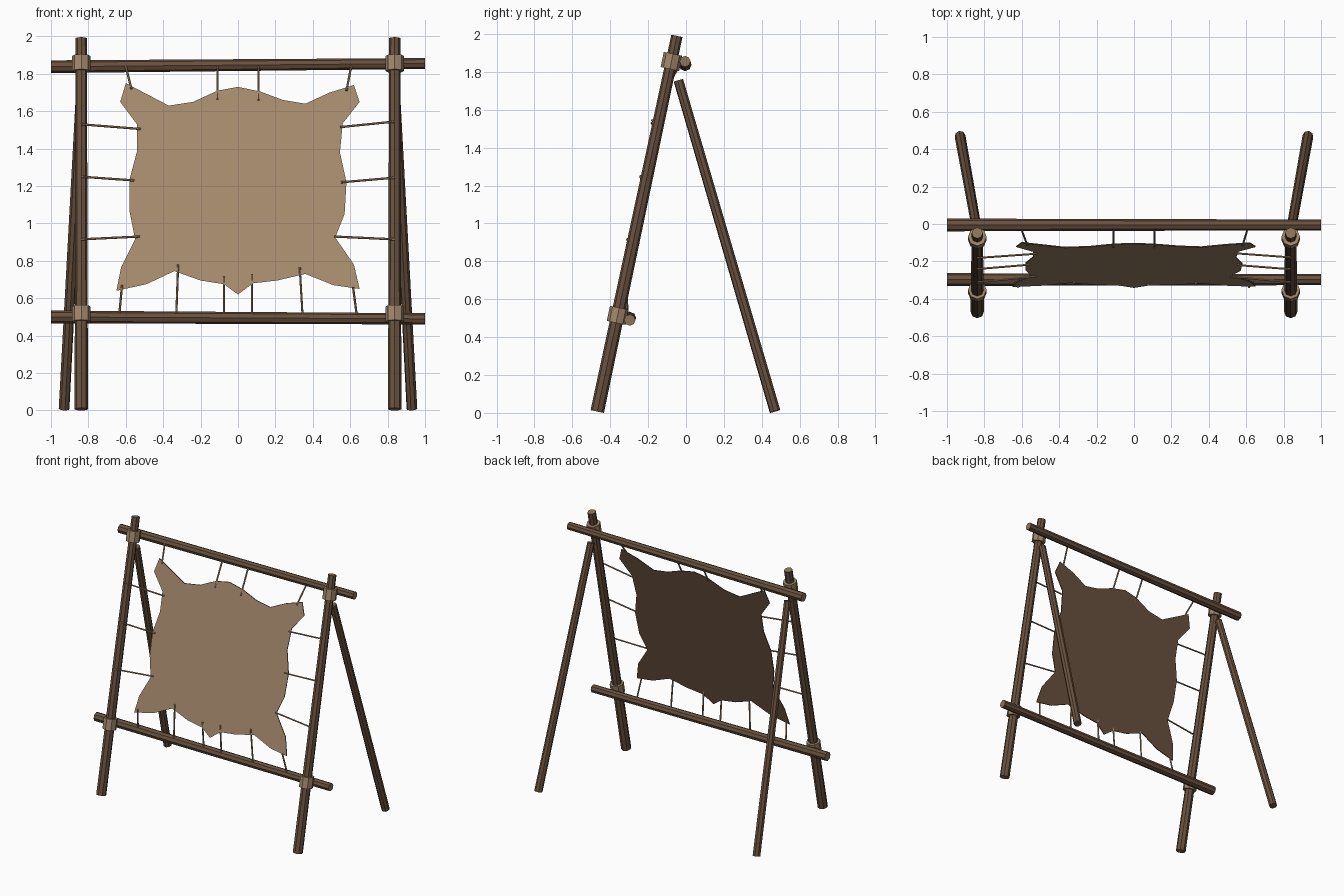
import bpy
import bmesh
from mathutils import Vector

cube = bpy.data.objects.get("Cube")
if cube:
    bpy.data.objects.remove(cube, do_unlink=True)


def material(name, rgb):
    m = bpy.data.materials.new(name)
    m.use_nodes = True
    color = (*rgb, 1)
    m.diffuse_color = color
    bsdf = m.node_tree.nodes["Principled BSDF"]
    bsdf.inputs["Base Color"].default_value = color
    bsdf.inputs["Roughness"].default_value = 0.9
    return m


wood = material("brown wood", (0.14, 0.083, 0.048))
cut_wood = material("cut wood", (0.26, 0.175, 0.105))
hide_tan = material("tan hide", (0.39, 0.265, 0.155))
rope_tan = material("rope", (0.35, 0.24, 0.145))


def make_object(name, bm, mats):
    mesh = bpy.data.meshes.new(name)
    bm.to_mesh(mesh)
    bm.free()
    for m in mats:
        mesh.materials.append(m)
    obj = bpy.data.objects.new(name, mesh)
    bpy.context.collection.objects.link(obj)
    return obj


def rod(name, a, b, r1, r2, sides, mats):
    """Tapered rod from a to b; its end caps take the last material."""
    a, b = Vector(a), Vector(b)
    bm = bmesh.new()
    bmesh.ops.create_cone(bm, cap_ends=True, segments=sides, radius1=r1,
                          radius2=r2, depth=(b - a).length)
    for f in bm.faces:
        if abs(f.normal.z) > 0.9:
            f.material_index = len(mats) - 1
    turn = (b - a).to_track_quat('Z', 'Y').to_matrix().to_4x4()
    bm.transform(turn)
    bmesh.ops.translate(bm, verts=bm.verts, vec=(a + b) / 2)
    return make_object(name, bm, mats)


def lean(z):
    """Depth of the leaning frame plane at height z."""
    return -0.47 + 0.212 * z


def on_frame(x, z, forward=0.0):
    return Vector((x, lean(z) - forward, z))


# Leaning posts, rear legs and lashings
for side, s in (("right", -1), ("left", 1)):
    x = 0.838 * s
    rod(side + "_post", on_frame(x, 0.007), on_frame(x, 1.99),
        0.036, 0.03, 8, [wood, cut_wood])
    rod(side + "_rear_leg", (0.93 * s, 0.47, 0.008), (x, -0.04, 1.755),
        0.029, 0.026, 8, [wood])
    for level, z in (("upper", 1.855), ("lower", 0.515)):
        rod(f"{side}_{level}_lashing", on_frame(x, z - 0.04),
            on_frame(x, z + 0.04), 0.05, 0.05, 8, [rope_tan])

# Crossbars
rod("top_bar", (-1, -0.005, 1.838), (1, -0.005, 1.855),
    0.034, 0.029, 8, [wood, cut_wood])
rod("bottom_bar", (-1, -0.297, 0.5), (1, -0.297, 0.49),
    0.034, 0.03, 8, [wood, cut_wood])

# Stretched hide: tan front, brown back
outline = [
    (-.60, 1.75), (-.37, 1.63), (-.24, 1.65), (-.11, 1.71), (0, 1.73),
    (.12, 1.705), (.24, 1.66), (.36, 1.64), (.49, 1.70), (.62, 1.74),
    (.65, 1.65), (.56, 1.535), (.545, 1.38), (.58, 1.22), (.57, 1.05),
    (.52, .925), (.62, .78), (.65, .65), (.51, .67), (.36, .73),
    (.21, .695), (.08, .68), (0, .62), (-.075, .675), (-.20, .695),
    (-.34, .745), (-.49, .675), (-.65, .64), (-.625, .765), (-.55, .915),
    (-.58, 1.065), (-.58, 1.235), (-.54, 1.385), (-.54, 1.53), (-.63, 1.65)]
bm = bmesh.new()
front = bm.faces.new([bm.verts.new(on_frame(x, z, 0.003)) for x, z in outline])
extruded = bmesh.ops.extrude_face_region(bm, geom=[front], use_keep_orig=True)
back_verts = [v for v in extruded["geom"] if isinstance(v, bmesh.types.BMVert)]
bmesh.ops.translate(bm, verts=back_verts, vec=(0, 0.006, 0))
bmesh.ops.recalc_face_normals(bm, faces=bm.faces)
for f in bm.faces:
    f.material_index = 0 if f.normal.y < -0.9 else 1
bmesh.ops.triangulate(bm, faces=[f for f in bm.faces if len(f.verts) > 4])
make_object("hide", bm, [hide_tan, wood])


def tie(name, start, x, z):
    rod(name, start, on_frame(x, z, 0.008), 0.006, 0.006, 6, [rope_tan])


# Ties to the top bar: bar x, hide x, hide z
for i, (bx, x, z) in enumerate([(-.60, -.57, 1.72), (-.11, -.11, 1.665),
                                (.11, .11, 1.66), (.605, .58, 1.71)]):
    tie(f"top_tie_{i + 1}", (bx, -0.034, 1.84), x, z)

# Ties to the bottom bar
for i, (bx, x, z) in enumerate([(-.635, -.62, .67), (-.33, -.32, .78),
                                (-.075, -.075, .715), (.075, .075, .73),
                                (.345, .33, .765), (.635, .615, .66)]):
    tie(f"bottom_tie_{i + 1}", (bx, -0.31, 0.51), x, z)

# Ties to the posts: post x, post z, hide x, hide z
for i, (px, pz, x, z) in enumerate([
        (-.84, 1.53, -.52, 1.505), (-.84, 1.25, -.555, 1.23),
        (-.84, .915, -.525, .93), (.84, 1.545, .545, 1.515),
        (.84, 1.245, .55, 1.22), (.84, .915, .515, .93)]):
    tie(f"side_tie_{i + 1}", on_frame(px, pz, 0.036), x, z)
